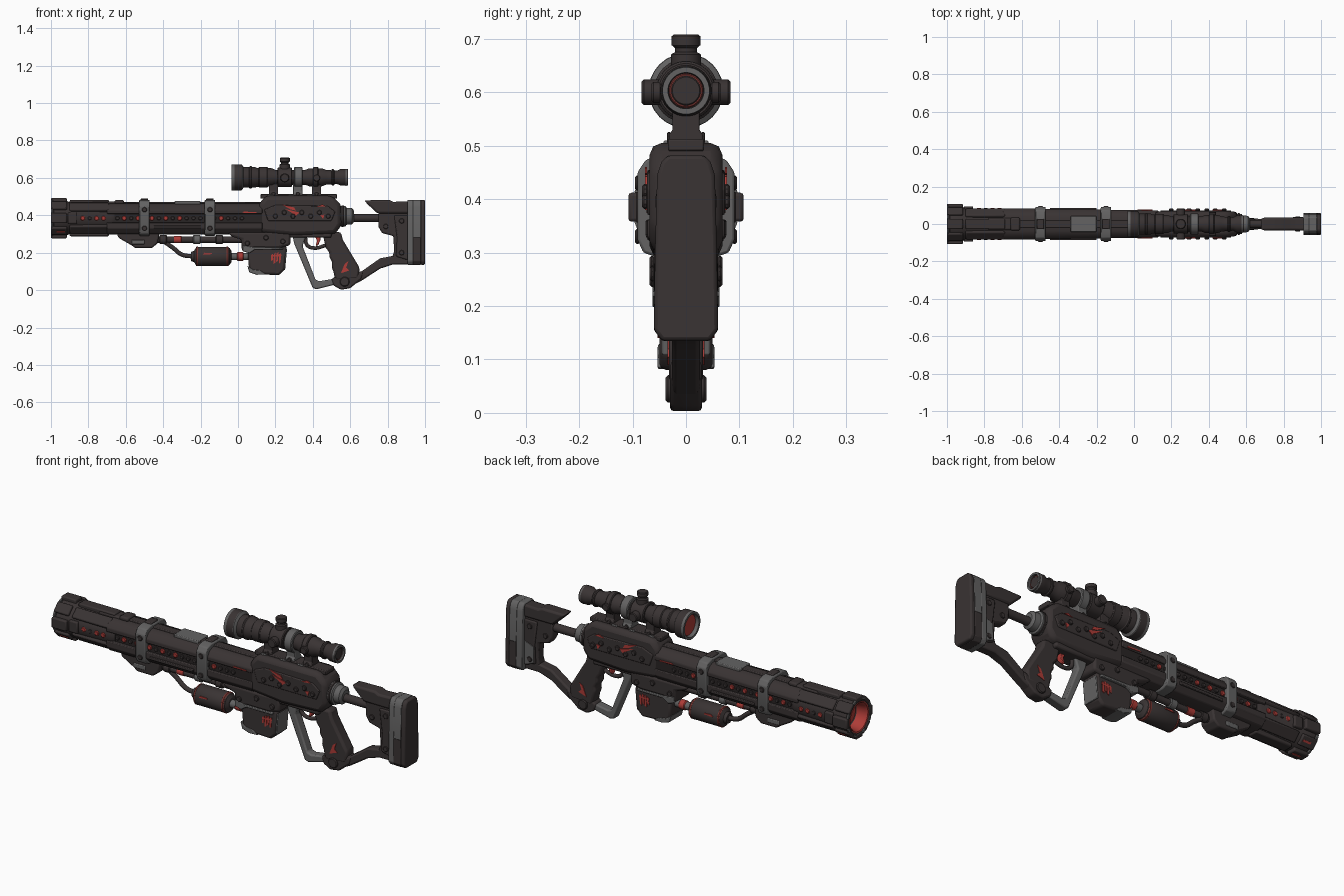
import bpy, bmesh, math
from mathutils import Vector, Matrix


def material(name, c):
    m = bpy.data.materials.new(name)
    m.diffuse_color = (*c, 1)
    return m


DARK = material("dark_brown", (0.041, 0.033, 0.033))
BLACK = material("groove_black", (0.022, 0.018, 0.018))
GREY = material("worn_grey", (0.125, 0.123, 0.123))
RED = material("red", (0.42, 0.045, 0.038))
RUST = material("dull_red", (0.18, 0.035, 0.03))


def finish(bm, name, mat, bevel=0.0):
    bmesh.ops.remove_doubles(bm, verts=bm.verts, dist=1e-5)
    bmesh.ops.recalc_face_normals(bm, faces=bm.faces)
    for f in bm.faces:
        f.smooth = True
    for e in bm.edges:
        e.smooth = e.calc_face_angle(0) < math.radians(32)
    me = bpy.data.meshes.new(name)
    bm.to_mesh(me)
    bm.free()
    me.materials.append(mat)
    ob = bpy.data.objects.new(name, me)
    bpy.context.collection.objects.link(ob)
    if bevel:
        b = ob.modifiers.new("bevel", 'BEVEL')
        b.width, b.segments, b.limit_method = bevel, 2, 'ANGLE'
    return ob


def extrude(name, a, b, mat, bevel=0.0):
    """Solid between two matching outlines."""
    bm = bmesh.new()
    A, B = [bm.verts.new(p) for p in a], [bm.verts.new(p) for p in b]
    bm.faces.new(A)
    bm.faces.new(B[::-1])
    for i in range(len(A)):
        j = (i + 1) % len(A)
        bm.faces.new((A[i], B[i], B[j], A[j]))
    return finish(bm, name, mat, bevel)


def plate(name, pts, y0, y1, mat, bevel=0.0):
    """Side profile (x, z) extruded across y."""
    return extrude(name, [(x, y0, z) for x, z in pts], [(x, y1, z) for x, z in pts], mat, bevel)


def loft(name, half, x0, x1, mat, bevel=0.0, k0=1.0, k1=1.0):
    """Mirrored half section (y, z) run along x, width scaled at each end."""
    sec = half + [(-y, z) for y, z in reversed(half)]
    return extrude(name, [(x0, y * k0, z) for y, z in sec], [(x1, y * k1, z) for y, z in sec], mat, bevel)


def box(name, x, y, z, mat, bevel=0.004):
    return plate(name, [(x[0], z[0]), (x[1], z[0]), (x[1], z[1]), (x[0], z[1])], y[0], y[1], mat, bevel)


def lathe(name, prof, o, axis, mat, n=24):
    """Profile (distance, radius) spun about an axis through o."""
    bm = bmesh.new()
    rings = []
    for t, r in prof:
        ring = []
        for i in range(n):
            a = 2 * math.pi * (i + 0.5) / n
            c, s = r * math.cos(a), r * math.sin(a)
            p = {'X': (t, c, s), 'Y': (c, t, s), 'Z': (c, s, t)}[axis]
            ring.append(bm.verts.new(Vector(p) + Vector(o)))
        rings.append(ring)
    for A, B in zip(rings, rings[1:]):
        for i in range(n):
            bm.faces.new((A[i], A[(i + 1) % n], B[(i + 1) % n], B[i]))
    bmesh.ops.dissolve_degenerate(bm, dist=1e-6, edges=bm.edges)
    return finish(bm, name, mat)


def cyl(name, t0, t1, r, o, axis, mat, n=20):
    k = min(0.004, r * 0.25, abs(t1 - t0) / 3)
    c = k if t1 > t0 else -k
    return lathe(name, [(t0, 0), (t0, r - k), (t0 + c, r), (t1 - c, r), (t1, r - k), (t1, 0)], o, axis, mat, n)


def stud(name, x, z, y, h, r, mat, n=10):
    for s in (-1, 1):
        cyl(name, s * y, s * (y + h), r, (x, 0, z), 'Y', mat, n)


def decal(name, pts, y, mat):
    """Thin painted plate on both sides, from y outward."""
    for s in (-1, 1):
        plate(name, pts, s * y, s * (y + 0.004), mat)


def hose(name, pts, r, mat):
    cu = bpy.data.curves.new(name, 'CURVE')
    cu.dimensions, cu.bevel_depth, cu.bevel_resolution, cu.use_fill_caps = '3D', r, 3, True
    sp = cu.splines.new('BEZIER')
    sp.bezier_points.add(len(pts) - 1)
    for b, p in zip(sp.bezier_points, pts):
        b.co, b.handle_left_type, b.handle_right_type = p, 'AUTO', 'AUTO'
    cu.materials.append(mat)
    bpy.context.collection.objects.link(bpy.data.objects.new(name, cu))


def radial(name, x0, x1, r0, r1, w, deg, mat, bevel=0.006):
    ob = box(name, (x0, x1), (-w, w), (r0, r1), mat, bevel)
    ob.matrix_world = Matrix.Translation((0, 0, 0.385)) @ Matrix.Rotation(math.radians(deg), 4, 'X')


# --- barrel core and muzzle
M = (0, 0, 0.385)
lathe("muzzle", [(-0.8, 0), (-0.93, 0.0), (-0.93, 0.06), (-0.985, 0.066), (-0.995, 0.072), (-0.995, 0.085),
                 (-0.985, 0.094), (-0.92, 0.094), (-0.9, 0.085), (-0.68, 0.08), (-0.66, 0.07), (-0.66, 0)], M, 'X', DARK, 32)
cyl("bore_glow", -0.937, -0.93, 0.058, M, 'X', RED)
lathe("bore_ring", [(-0.94, 0.0605), (-0.985, 0.0655), (-0.996, 0.072), (-0.998, 0.078), (-0.994, 0.078), (-0.94, 0.07)], M, 'X', RED, 32)
for i in range(8):
    a = i * 45
    radial("muzzle_lug", -1.0, -0.915, 0.082, 0.108 if i % 2 == 0 else 0.103, 0.027, a, DARK)
    radial("muzzle_lug_tip", -1.0, -0.99, 0.086, 0.1, 0.012, a + 22, GREY, 0.002)
    if i in (3, 4, 5):
        radial("muzzle_red_fleck", -0.97, -0.925, 0.1, 0.1055 if i % 2 else 0.11, 0.005, a, RED, 0)
    if i not in (2, 6):
        radial("muzzle_plate", -0.9, -0.69, 0.07, 0.097 if i in (0, 4) else 0.092, 0.028, a, DARK)
for s in (-1, 1):
    radial("muzzle_side_rail", -0.91, -0.86, 0.07, 0.094, 0.03, s * 90, DARK)
box("muzzle_top_step", (-0.78, -0.64), (-0.032, 0.032), (0.45, 0.474), DARK, 0.008)

# --- long body: black core, upper and lower shells, glowing slot
loft("body_core", [(0.04, 0.31), (0.066, 0.33), (0.066, 0.43), (0.04, 0.45)], -0.7, 0.15, BLACK)
loft("upper_shell", [(0.084, 0.408), (0.084, 0.428), (0.066, 0.452), (0.04, 0.464)], -0.7, 0.13, DARK, 0.004, 1, 0.86)
loft("lower_shell", [(0.035, 0.298), (0.06, 0.304), (0.084, 0.33), (0.084, 0.362)], -0.7, 0.13, DARK, 0.004, 1, 0.86)
for i in range(24):
    x = -0.83 + i * 0.037
    red = i % 2 == 0 and i < 16 or i in (3, 9, 20)
    stud("slot_lamp", x, 0.384, 0.06 if i > 3 else 0.072, 0.014, 0.013 if red else 0.011, RED if red else DARK, 8)
box("top_spine", (-0.66, 0.12), (-0.022, 0.022), (0.455, 0.472), DARK)
box("top_grey_plate", (-0.34, -0.2), (-0.042, 0.042), (0.455, 0.476), GREY)
box("top_block", (-0.66, -0.61), (-0.035, 0.035), (0.46, 0.482), DARK, 0.008)
for s in (-1, 1):
    box("side_rib", (-0.45, -0.2), sorted((s * 0.07, s * 0.086)), (0.33, 0.345), DARK, 0.003)
decal("red_mark", [(0.02, 0.414), (0.1, 0.411), (0.1, 0.417), (0.03, 0.42)], 0.0725, RED)

# --- clamp bands
for x in (-0.5, -0.15):
    loft("clamp_band", [(0.05, 0.29), (0.08, 0.3), (0.091, 0.325), (0.091, 0.45), (0.075, 0.474), (0.045, 0.483)],
         x - 0.028, x + 0.028, GREY, 0.005)
    for z in (0.33, 0.43):
        stud("band_bolt", x, z, 0.086, 0.009, 0.014, DARK)
    box("band_cap", (x - 0.02, x + 0.02), (-0.028, 0.028), (0.475, 0.491), DARK, 0.005)

# --- under-barrel gear: fore block, guide rod, hose and canister
plate("fore_block", [(-0.65, 0.31), (-0.64, 0.28), (-0.57, 0.24), (-0.55, 0.225), (-0.46, 0.225), (-0.43, 0.25), (-0.42, 0.31)],
      -0.045, 0.045, DARK, 0.008)
box("fore_block_plate", (-0.57, -0.5), (-0.049, 0.049), (0.245, 0.268), GREY)
cyl("guide_rod", -0.44, 0.05, 0.017, (0, 0, 0.27), 'X', DARK, 14)
for x in (-0.4, -0.22, -0.1):
    cyl("rod_collar", x - 0.02, x + 0.02, 0.024, (0, 0, 0.27), 'X', GREY if x == -0.22 else DARK, 14)
cyl("rod_red_sleeve", -0.345, -0.3, 0.019, (0, 0, 0.27), 'X', RED, 14)
hose("feed_hose", [(-0.4, 0, 0.262), (-0.35, 0, 0.228), (-0.3, 0, 0.19), (-0.24, 0, 0.18)], 0.012, DARK)
lathe("canister", [(-0.25, 0), (-0.25, 0.025), (-0.235, 0.03), (-0.225, 0.047), (-0.215, 0.052), (-0.06, 0.052),
                   (-0.045, 0.046), (-0.035, 0.03), (-0.035, 0)], (0, 0, 0.18), 'X', DARK)
cyl("canister_red_band", -0.225, -0.21, 0.0525, (0, 0, 0.18), 'X', RUST, 24)
cyl("canister_rear_band", -0.066, -0.05, 0.0525, (0, 0, 0.18), 'X', RUST, 24)
decal("canister_red_scratch", [(-0.19, 0.19), (-0.14, 0.192), (-0.14, 0.198), (-0.18, 0.2)], 0.05, RED)
cyl("canister_neck", -0.04, 0.07, 0.02, (0, 0, 0.18), 'X', GREY)
cyl("neck_red_ring", -0.005, 0.03, 0.024, (0, 0, 0.18), 'X', RED)

# --- magazine and its bracket
plate("magazine", [(0.05, 0.22), (0.06, 0.1), (0.1, 0.085), (0.22, 0.08), (0.25, 0.11), (0.26, 0.24)], -0.05, 0.05, DARK, 0.012)
plate("magazine_foot", [(0.05, 0.13), (0.06, 0.095), (0.1, 0.082), (0.15, 0.084), (0.12, 0.105), (0.08, 0.11)], -0.053, 0.053, GREY, 0.003)
plate("magazine_rear_edge", [(0.235, 0.11), (0.252, 0.108), (0.262, 0.22), (0.248, 0.22)], -0.045, 0.045, GREY, 0.003)
plate("magazine_bracket", [(-0.06, 0.31), (-0.03, 0.285), (0.02, 0.27), (0.02, 0.21), (0.06, 0.2), (0.09, 0.225),
                           (0.22, 0.225), (0.28, 0.24), (0.28, 0.31)], -0.06, 0.06, DARK, 0.012)
plate("bracket_grey_lip", [(0.025, 0.24), (0.025, 0.208), (0.06, 0.197), (0.09, 0.217), (0.24, 0.217), (0.24, 0.228), (0.08, 0.23)],
      -0.063, 0.063, GREY, 0.003)
for x, z in ((0.05, 0.25), (0.24, 0.26), (0.15, 0.28)):
    stud("bracket_bolt", x, z, 0.058, 0.01, 0.014, DARK)
for i, (a, b) in enumerate(((0.155, 0.195), (0.14, 0.2), (0.15, 0.203), (0.142, 0.198))):  # scratched red patch
    x = 0.176 + i * 0.014
    decal("magazine_red_scratch", [(x, a), (x + 0.01, a + 0.006), (x + 0.012, b), (x + 0.002, b - 0.006)], 0.0495, RED)
decal("magazine_red_bar", [(0.176, 0.178), (0.232, 0.182), (0.232, 0.19), (0.176, 0.187)], 0.0497, RED)

# --- receiver
plate("receiver", [(0.11, 0.31), (0.11, 0.46), (0.15, 0.505), (0.5, 0.505), (0.55, 0.46), (0.555, 0.35), (0.52, 0.3),
                   (0.3, 0.29)], -0.068, 0.068, DARK, 0.022)
plate("receiver_side_panel", [(0.16, 0.37), (0.14, 0.43), (0.2, 0.455), (0.48, 0.45), (0.52, 0.42), (0.5, 0.37)], -0.073, 0.073, DARK, 0.005)
box("receiver_belly", (0.14, 0.5), (-0.055, 0.055), (0.28, 0.32), DARK, 0.01)
box("scope_rail", (0.12, 0.53), (-0.034, 0.034), (0.49, 0.513), DARK)
for x in (0.16, 0.27, 0.37):
    box("rail_grey_wear", (x, x + 0.03), (-0.042, 0.042), (0.49, 0.51), GREY, 0.003)
for i in range(7):
    stud("receiver_bolt", 0.2 + i * 0.047, 0.395 + 0.02 * (i % 2), 0.071, 0.011, 0.013, DARK)
decal("red_scratch", [(0.23, 0.46), (0.3, 0.442), (0.31, 0.425), (0.28, 0.432)], 0.073, RED)
decal("red_scratch", [(0.25, 0.435), (0.33, 0.415), (0.3, 0.39), (0.29, 0.412)], 0.073, RED)
decal("red_scratch", [(0.42, 0.445), (0.47, 0.448), (0.45, 0.458)], 0.073, RED)
decal("red_scratch", [(0.44, 0.4), (0.462, 0.404), (0.455, 0.38)], 0.073, RED)
lathe("rear_collar", [(0.54, 0), (0.54, 0.055), (0.575, 0.055), (0.58, 0.046), (0.61, 0.044), (0.62, 0.03), (0.62, 0)],
      (0, 0, 0.395), 'X', GREY)
cyl("rear_collar_ring", 0.552, 0.568, 0.058, (0, 0, 0.395), 'X', DARK, 24)

# --- trigger, guards and grip
plate("hand_guard", [(0.29, 0.3), (0.3, 0.25), (0.4, 0.01), (0.42, 0.005), (0.54, 0.035), (0.54, 0.065), (0.435, 0.048),
                     (0.415, 0.055), (0.345, 0.235), (0.36, 0.28), (0.4, 0.3)], -0.024, 0.024, GREY, 0.007)
hose("trigger_guard", [(0.36, 0, 0.28), (0.37, 0, 0.24), (0.41, 0, 0.225), (0.47, 0, 0.24)], 0.01, DARK)
plate("trigger", [(0.405, 0.3), (0.44, 0.3), (0.44, 0.265), (0.428, 0.24), (0.415, 0.236), (0.422, 0.265)], -0.014, 0.014, RED, 0.003)
plate("grip", [(0.45, 0.31), (0.55, 0.31), (0.56, 0.27), (0.62, 0.17), (0.65, 0.12), (0.645, 0.06), (0.52, 0.05), (0.51, 0.1),
               (0.5, 0.125), (0.505, 0.15), (0.488, 0.175), (0.49, 0.2), (0.47, 0.225), (0.462, 0.26)], -0.032, 0.032, DARK, 0.012)
plate("grip_foot", [(0.5, 0.06), (0.54, 0.085), (0.62, 0.08), (0.67, 0.1), (0.66, 0.06), (0.6, 0.01), (0.55, 0.002), (0.51, 0.025)],
      -0.03, 0.03, DARK, 0.008)
stud("grip_pivot", 0.57, 0.045, 0.026, 0.012, 0.026, DARK, 16)
decal("grip_red_scratch", [(0.55, 0.09), (0.57, 0.14), (0.59, 0.155), (0.578, 0.12), (0.595, 0.105)], 0.0305, RED)

# --- stock
cyl("stock_tube", 0.6, 0.86, 0.021, (0, 0, 0.385), 'X', DARK)
plate("stock_strut", [(0.6, 0.02), (0.6, 0.09), (0.66, 0.1), (0.76, 0.17), (0.84, 0.185), (0.92, 0.2), (0.92, 0.138), (0.83, 0.138),
                      (0.76, 0.115), (0.66, 0.05)], -0.026, 0.026, DARK, 0.008)
plate("cheek_rest", [(0.675, 0.48), (0.69, 0.462), (0.745, 0.41), (0.92, 0.41), (0.92, 0.475), (0.83, 0.472), (0.81, 0.482)],
      -0.034, 0.034, DARK, 0.01)
plate("stock_frame", [(0.75, 0.42), (0.75, 0.34), (0.77, 0.305), (0.83, 0.29), (0.835, 0.21), (0.82, 0.16), (0.92, 0.14), (0.92, 0.42)],
      -0.026, 0.026, DARK, 0.008)
plate("stock_side_pad", [(0.835, 0.4), (0.85, 0.28), (0.845, 0.18), (0.91, 0.16), (0.91, 0.4)], -0.034, 0.034, DARK, 0.006)
plate("stock_grey_wear", [(0.852, 0.27), (0.85, 0.185), (0.905, 0.168), (0.905, 0.29)], 0.03, 0.037, GREY, 0.002)
for x, z in ((0.79, 0.34), (0.875, 0.37), (0.875, 0.2)):
    stud("stock_bolt", x, z, 0.024 if x < 0.8 else 0.032, 0.008, 0.014, DARK)
butt = [(0.045, 0.135), (0.06, 0.155), (0.058, 0.3), (0.054, 0.445), (0.046, 0.47), (0.034, 0.482)]
loft("butt_plate", butt, 0.905, 0.94, GREY, 0.006)
loft("butt_plate_upper", [(0.0585, 0.28)] + butt[2:], 0.935, 0.978, GREY, 0.003)
loft("butt_plate_lower", butt[:2] + [(0.0585, 0.282)], 0.935, 0.978, DARK, 0.003)
loft("butt_pad", butt, 0.975, 1.0, DARK, 0.007)

# --- scope
S = (0, 0, 0.603)
lathe("scope_tube", [(0.0, 0), (0.0, 0.056), (0.09, 0.056), (0.1, 0.051), (0.18, 0.049), (0.2, 0.04), (0.36, 0.04), (0.38, 0.048),
                     (0.45, 0.048), (0.47, 0.04), (0.53, 0.036), (0.55, 0.045), (0.585, 0.045), (0.585, 0.034), (0.575, 0.032), (0.575, 0)],
      S, 'X', DARK, 28)
lathe("hood_rim", [(-0.01, 0.052), (-0.034, 0.058), (-0.034, 0.07), (-0.02, 0.07)], S, 'X', GREY, 28)
lathe("scope_hood", [(-0.02, 0.07), (0.018, 0.07)], S, 'X', DARK, 28)
lathe("hood_back", [(0.018, 0.07), (0.021, 0.069), (0.03, 0.055)], S, 'X', GREY, 28)
cyl("front_lens", -0.018, 0.0, 0.056, S, 'X', RED, 28)
lathe("eyepiece_ring", [(0.575, 0.046), (0.588, 0.044), (0.588, 0.034), (0.575, 0.033)], S, 'X', GREY, 28)
cyl("rear_lens_ring", 0.57, 0.578, 0.033, S, 'X', RUST)
cyl("rear_lens", 0.57, 0.58, 0.029, S, 'X', DARK)
for x0, x1, r, m in ((0.06, 0.075, 0.06, DARK), (0.11, 0.16, 0.055, DARK), (0.21, 0.29, 0.052, DARK), (0.3, 0.345, 0.056, GREY),
                     (0.4, 0.43, 0.055, DARK), (0.5, 0.515, 0.044, DARK)):
    cyl("scope_ring", x0, x1, r, S, 'X', m, 28)
lathe("elevation_knob", [(0.04, 0.028), (0.068, 0.028), (0.072, 0.021), (0.08, 0.021), (0.085, 0.027), (0.102, 0.027), (0.105, 0.023), (0.105, 0)],
      (0.25, 0, 0.603), 'Z', DARK)
stud("windage_knob", 0.25, 0.6, 0.045, 0.038, 0.024, DARK, 20)
stud("focus_knob", 0.42, 0.6, 0.045, 0.02, 0.02, DARK, 16)
for x in (0.19, 0.32, 0.42):
    loft("scope_mount", [(0.032, 0.505), (0.032, 0.52), (0.025, 0.53), (0.025, 0.57)], x - 0.025, x + 0.025, GREY if x == 0.32 else DARK, 0.003)
    stud("mount_screw", x, 0.515, 0.028, 0.008, 0.011, DARK)
